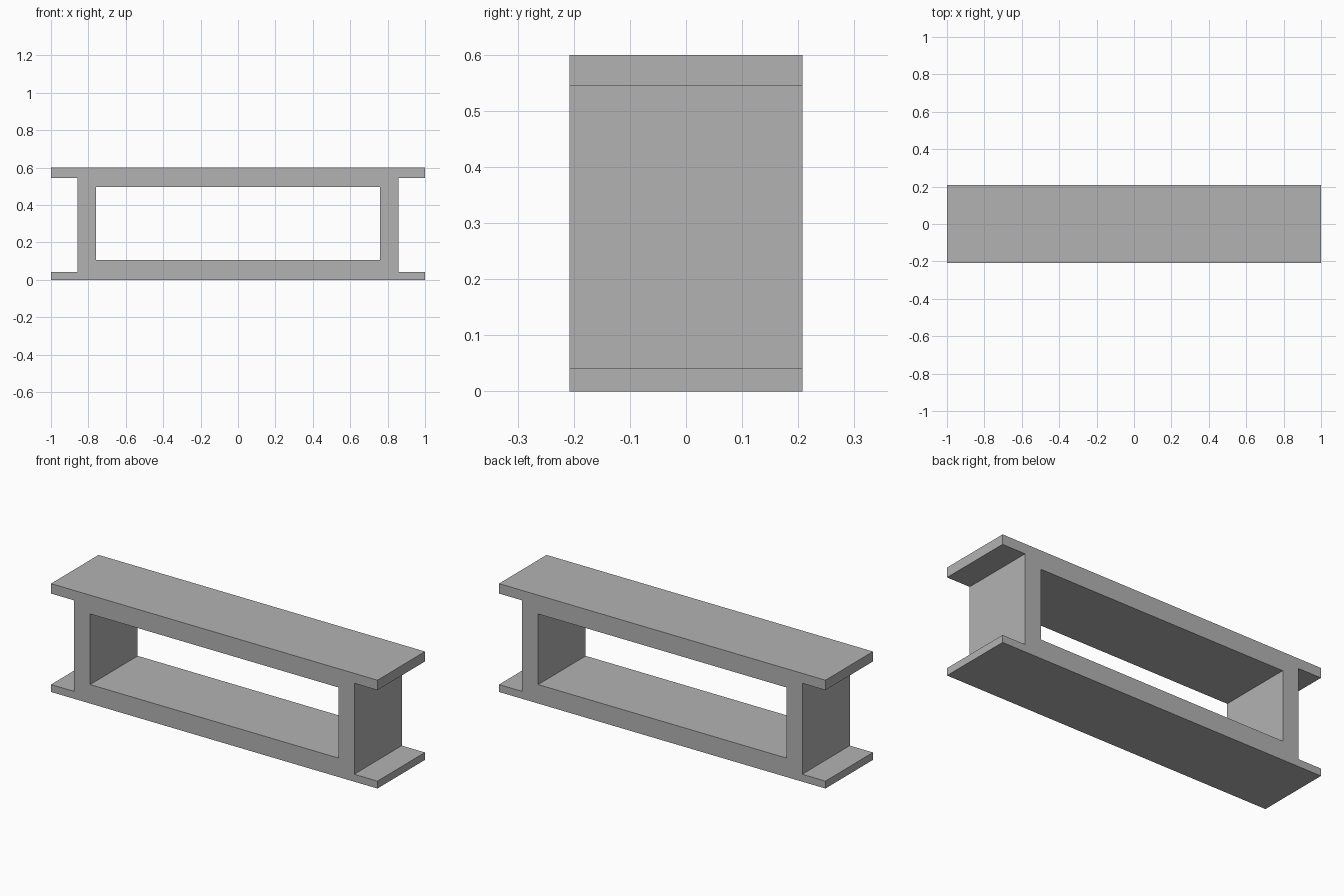
import bpy
import bmesh

cube = bpy.data.objects.get("Cube")
if cube:
    bpy.data.objects.remove(cube, do_unlink=True)

HALF_DEPTH = 0.208
HEIGHT = 0.6
WEB_IN, WEB_OUT = 0.76, 0.858           # upright wall
OPEN_LOW, OPEN_HIGH = 0.105, 0.496      # central opening
LIP_LOW, LIP_HIGH = 0.041, 0.545        # overhanging lips

# Plain grey material
grey = bpy.data.materials.new("Plain grey")
grey.use_nodes = True
colour = (0.45, 0.45, 0.45, 1)
grey.diffuse_color = colour
grey.node_tree.nodes["Principled BSDF"].inputs["Base Color"].default_value = colour

# Left half of the frame profile
profile = [
    (0, 0), (1, 0), (1, LIP_LOW), (WEB_OUT, LIP_LOW),
    (WEB_OUT, LIP_HIGH), (1, LIP_HIGH), (1, HEIGHT), (0, HEIGHT),
    (0, OPEN_HIGH), (WEB_IN, OPEN_HIGH), (WEB_IN, OPEN_LOW), (0, OPEN_LOW),
]
bm = bmesh.new()
face = bm.faces.new([bm.verts.new((x, -HALF_DEPTH, z)) for x, z in profile])
ext = bmesh.ops.extrude_face_region(bm, geom=[face], use_keep_orig=True)
moved = [g for g in ext["geom"] if isinstance(g, bmesh.types.BMVert)]
bmesh.ops.translate(bm, verts=moved, vec=(0, 2 * HALF_DEPTH, 0))
bmesh.ops.recalc_face_normals(bm, faces=bm.faces[:])

# Leave the mirror plane open so the halves join cleanly
seam = [f for f in bm.faces if all(abs(v.co.x) < 1e-5 for v in f.verts)]
bmesh.ops.delete(bm, geom=seam, context="FACES")

mesh = bpy.data.meshes.new("beam_frame")
bm.to_mesh(mesh)
bm.free()
mesh.materials.append(grey)

beam = bpy.data.objects.new("beam_frame", mesh)
bpy.context.collection.objects.link(beam)
mirror = beam.modifiers.new("Mirror", "MIRROR")
mirror.use_axis[0] = True
mirror.use_clip = True
